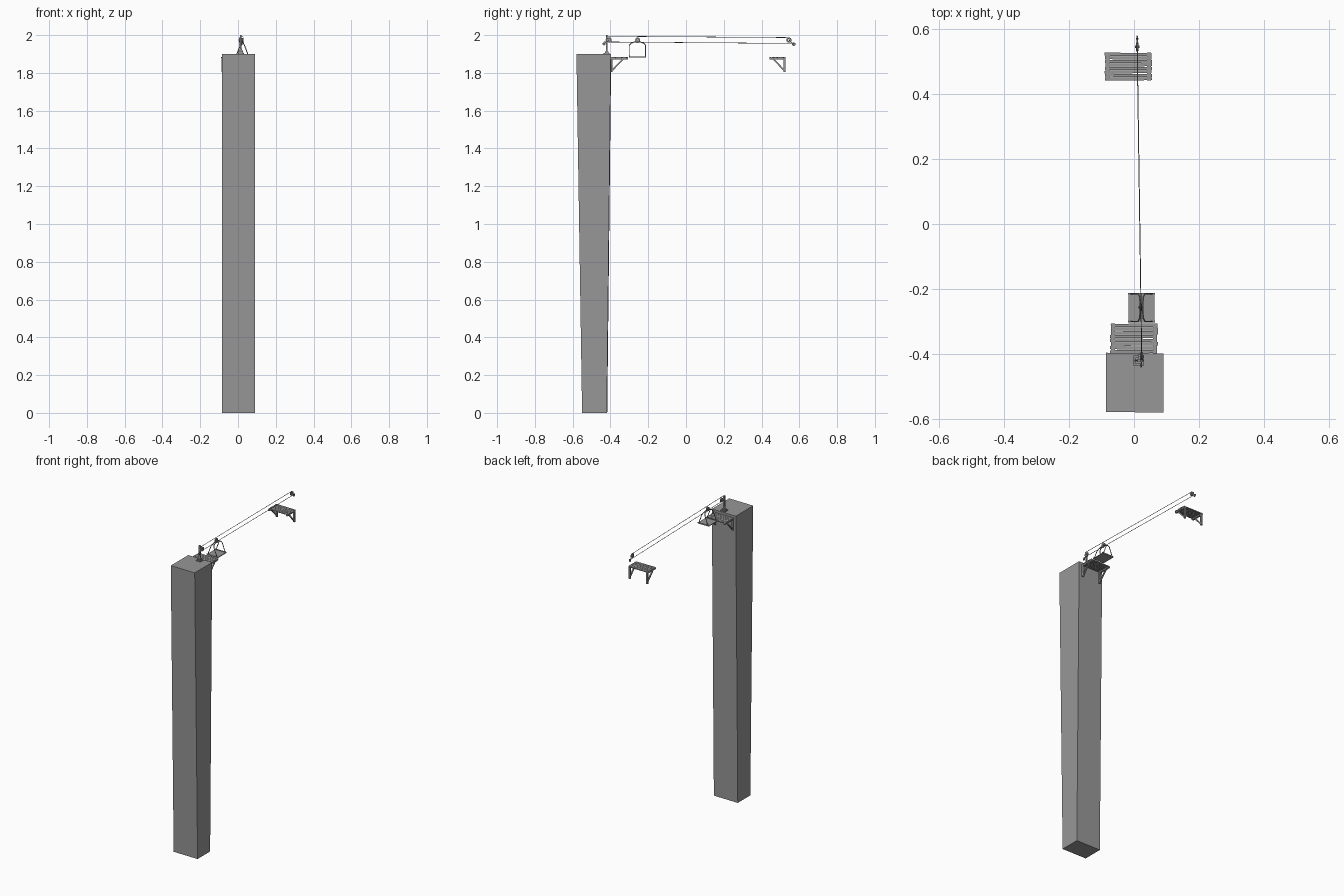
import bpy, bmesh, math, random
from mathutils import Vector, Matrix

if "Cube" in bpy.data.objects:
    bpy.data.objects.remove(bpy.data.objects["Cube"])

random.seed(4)
grey = bpy.data.materials.new("weathered grey")
grey.diffuse_color = (0.31, 0.31, 0.31, 1)
grey.use_nodes = True
grey.node_tree.nodes["Principled BSDF"].inputs["Base Color"].default_value = grey.diffuse_color


def finish(bm, name, smooth=False):
    me = bpy.data.meshes.new(name)
    bmesh.ops.recalc_face_normals(bm, faces=bm.faces)
    bm.to_mesh(me)
    bm.free()
    me.materials.append(grey)
    ob = bpy.data.objects.new(name, me)
    bpy.context.collection.objects.link(ob)
    if smooth:
        for p in me.polygons:
            p.use_smooth = True
    return ob


def add_box(bm, centre, size, yaw=0.0):
    m = (Matrix.Translation(centre) @ Matrix.Rotation(yaw, 4, 'Z')
         @ Matrix.Diagonal((*size, 1)))
    bmesh.ops.create_cube(bm, size=1, matrix=m)


def add_bar(bm, a, b, r, sides=6):
    a, b = Vector(a), Vector(b)
    d = b - a
    m = Matrix.Translation((a + b) / 2) @ d.to_track_quat('Z', 'Y').to_matrix().to_4x4()
    if sides == 4:
        m = m @ Matrix.Rotation(math.pi / 4, 4, 'Z')
    bmesh.ops.create_cone(bm, cap_ends=True, segments=sides, radius1=r, radius2=r,
                          depth=d.length, matrix=m)


def wheel(name, centre, radius, width=0.008):
    # Grooved pulley revolved about the x axis, with an open hub
    prof = [(-width / 2, radius), (0, radius * 0.75), (width / 2, radius),
            (width / 2, radius * 0.4), (-width / 2, radius * 0.4)]
    bm = bmesh.new()
    n = 16
    rings = []
    for i in range(n):
        t = 2 * math.pi * i / n
        rings.append([bm.verts.new((centre[0] + x, centre[1] + r * math.cos(t),
                                    centre[2] + r * math.sin(t))) for x, r in prof])
    k = len(prof)
    for i in range(n):
        p, q = rings[i], rings[(i + 1) % n]
        for j in range(k):
            bm.faces.new((p[j], p[(j + 1) % k], q[(j + 1) % k], q[j]))
    # axle
    add_bar(bm, (centre[0] - width * 0.8, centre[1], centre[2]),
            (centre[0] + width * 0.8, centre[1], centre[2]), radius * 0.25, 8)
    return finish(bm, name)


# Tall pillar, flaring in depth towards the top
bm = bmesh.new()
loops = []
for z, y0, y1 in ((0, -0.549, -0.418), (1.9, -0.579, -0.397)):
    loops.append([bm.verts.new((x, y - 0.012 * x, z)) for x, y in
                  ((-0.086, y0), (0.09, y0), (0.09, y1), (-0.086, y1))])
lo, hi = loops
bm.faces.new(lo[::-1])
bm.faces.new(hi)
for i in range(4):
    j = (i + 1) % 4
    bm.faces.new((lo[i], lo[j], hi[j], hi[i]))
finish(bm, "pillar")


# Slatted landing platforms, each on two wall brackets
def platform(name, cx, y0, y1, wall_y, out):
    bm = bmesh.new()
    n = 8
    pitch = (y1 - y0) / n
    for i in range(n):
        add_box(bm, (cx + random.uniform(-0.002, 0.002), y0 + pitch * (i + 0.5), 1.882),
                (0.144, pitch * random.uniform(0.8, 0.92), 0.005),
                random.uniform(-0.014, 0.014))
    finish(bm, name + "_planks")
    bm = bmesh.new()
    for s in (-1, 1):
        x = cx + s * 0.064
        add_box(bm, (x, wall_y + out * 0.005, 1.842), (0.012, 0.01, 0.076))
        add_box(bm, (x, (y0 + y1) / 2, 1.876), (0.012, y1 - y0, 0.008))
        add_bar(bm, (x, wall_y + out * 0.009, 1.815), (x, wall_y + out * 0.066, 1.875),
                0.0055, 4)
    finish(bm, name + "_brackets")


platform("near_platform", 0.0, -0.398, -0.306, -0.398, 1)
platform("far_platform", -0.018, 0.441, 0.527, 0.527, -1)

# Mast on a stepped base with side braces
bm = bmesh.new()
mx, my = 0.015, -0.42
add_box(bm, (mx, my, 1.903), (0.032, 0.032, 0.006))
add_box(bm, (mx, my, 1.909), (0.02, 0.02, 0.008))
add_box(bm, (mx, my, 1.95), (0.009, 0.009, 0.1))
for s in (-1, 1):
    add_bar(bm, (mx + s * 0.012, my, 1.905), (mx, my, 1.935), 0.003, 4)
add_box(bm, (0.02, -0.413, 1.974), (0.014, 0.024, 0.005))
finish(bm, "mast")

# Pulleys at both ends and on the carriage
wheel("near_pulley", (0.024, -0.407, 1.974), 0.014)
wheel("far_pulley", (0.01, 0.545, 1.974), 0.014)
wheel("carriage_pulley", (0.021, -0.256, 1.974), 0.013)
wheel("near_guide_ring", (0.022, -0.434, 1.954), 0.008, 0.005)
wheel("far_guide_ring", (0.01, 0.57, 1.952), 0.009, 0.005)

# Straps joining the guide rings to the pulleys
bm = bmesh.new()
add_bar(bm, (0.024, -0.407, 1.974), (0.022, -0.434, 1.954), 0.002)
add_bar(bm, (0.01, 0.545, 1.974), (0.01, 0.57, 1.952), 0.002)
finish(bm, "ring_straps")

# Two long ropes
bm = bmesh.new()
add_bar(bm, (0.024, -0.42, 1.994), (0.01, 0.55, 1.987), 0.0015)
add_bar(bm, (0.024, -0.434, 1.964), (0.009, 0.58, 1.956), 0.0015)
finish(bm, "ropes", True)

# Hanging carriage: floor, end rails, and sling frame gathering at the pulley
bm = bmesh.new()
cx, cy = 0.023, -0.257
add_box(bm, (cx, cy, 1.885), (0.08, 0.088, 0.005))
for s in (-1, 1):
    add_box(bm, (cx, cy + s * 0.043, 1.888), (0.082, 0.005, 0.006))
finish(bm, "carriage_floor")
bm = bmesh.new()
for sx in (-1, 1):
    for sy in (-1, 1):
        path = [(0.034, 0.043, 1.887), (0.011, 0.043, 1.946),
                (0.006, 0.034, 1.957), (0.003, 0.004, 1.968)]
        pts = [(cx + sx * x, cy + sy * y, z) for x, y, z in path]
        for a, b in zip(pts, pts[1:]):
            add_bar(bm, a, b, 0.0025)
add_box(bm, (cx, cy, 1.963), (0.012, 0.014, 0.008))
finish(bm, "carriage_sling")
